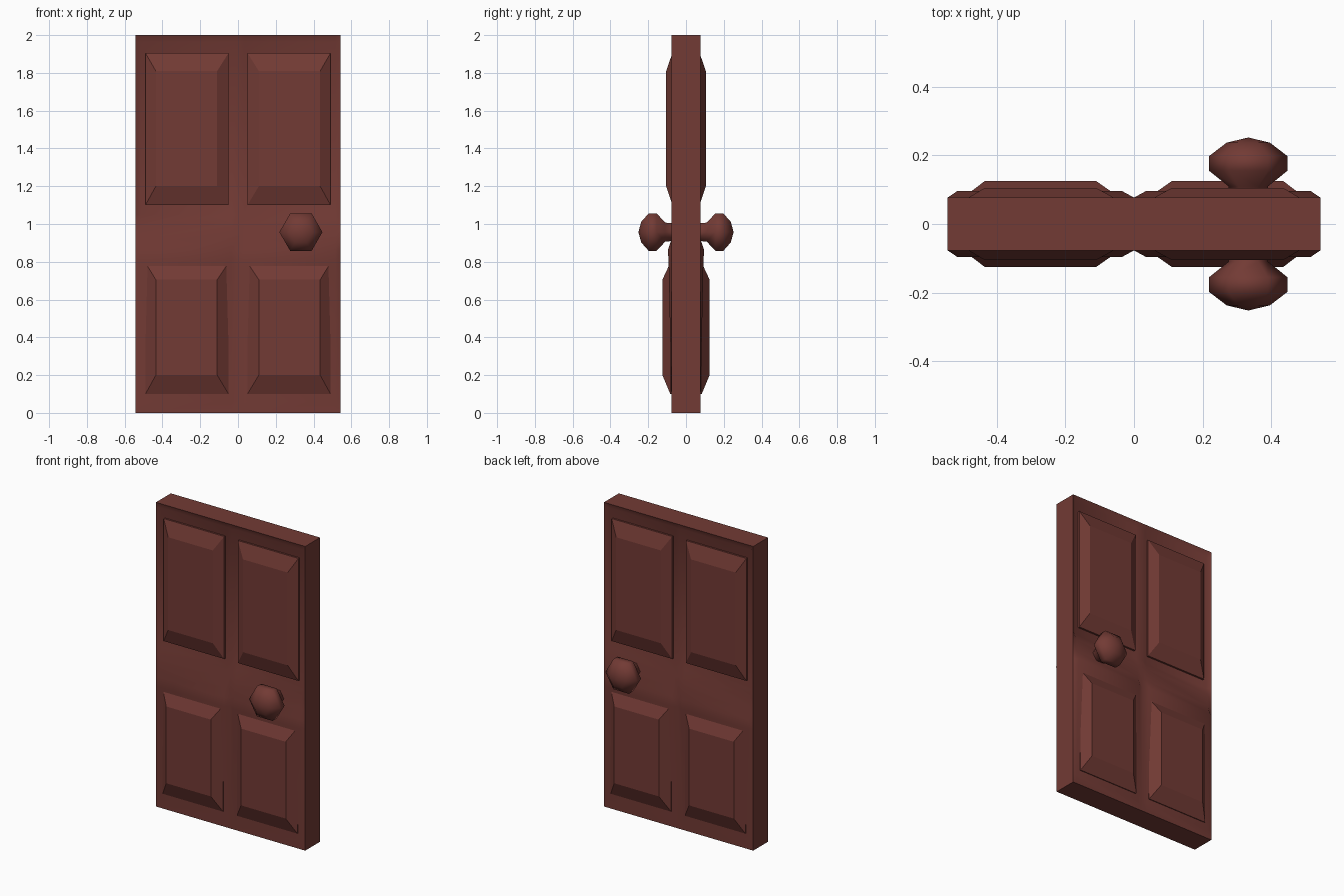
import bpy, bmesh, math

if "Cube" in bpy.data.objects:
    bpy.data.objects.remove(bpy.data.objects["Cube"])

mat = bpy.data.materials.new("red_wood")
mat.diffuse_color = (0.17, 0.043, 0.035, 1)
mat.use_nodes = True
mat.node_tree.nodes["Principled BSDF"].inputs["Base Color"].default_value = mat.diffuse_color


def finish(name, bm, angle=None):
    bmesh.ops.recalc_face_normals(bm, faces=bm.faces)
    me = bpy.data.meshes.new(name)
    bm.to_mesh(me)
    bm.free()
    ob = bpy.data.objects.new(name, me)
    bpy.context.collection.objects.link(ob)
    me.materials.append(mat)
    if angle:
        bpy.ops.object.select_all(action='DESELECT')
        ob.select_set(True)
        bpy.context.view_layer.objects.active = ob
        bpy.ops.object.shade_smooth_by_angle(angle=math.radians(angle))
    return ob


# Door slab: swollen lower half, sunken upper half; rows are (z, field, centre)
T = 0.077
rows = [(0, T, T), (0.06, T, T), (0.8, 0.092, T), (0.86, 0.096, T), (0.92, T, T),
        (1.0, T, T), (1.05, 0.06, 0.068), (1.965, 0.06, 0.068), (2, T, T)]
cols = [-0.543, -0.515, -0.035, 0, 0.035, 0.515, 0.543]
bm = bmesh.new()
sheets = {}
for s in (-1, 1):
    sheets[s] = [[bm.verts.new((x, s * (T if abs(x) > 0.54 else c if x == 0 else f), z))
                  for x in cols] for z, f, c in rows]
    g = sheets[s]
    for i in range(len(rows) - 1):
        for j in range(len(cols) - 1):
            bm.faces.new((g[i][j], g[i][j + 1], g[i + 1][j + 1], g[i + 1][j]))


def border(g):
    return (g[0] + [r[-1] for r in g[1:]] + g[-1][-2::-1]
            + [r[0] for r in g[-2:0:-1]])


a, b = border(sheets[-1]), border(sheets[1])
for k in range(len(a)):
    n = (k + 1) % len(a)
    bm.faces.new((a[k], a[n], b[n], b[k]))
finish("door_slab", bm, 40)


# Raised panels: truncated pyramids on both faces
def panel(name, side, face, z0, z1, z2, z3, base, top):
    bm = bmesh.new()
    loops = []
    for xa, xb, za, zb, y in ((0.05, 0.49, z0, z3, 0.03), (0.05, 0.49, z0, z3, base),
                              (0.11, 0.435, z1, z2, top)):
        loops.append([bm.verts.new((side * x, face * y, z))
                      for x, z in ((xa, za), (xb, za), (xb, zb), (xa, zb))])
    for lo, hi in zip(loops, loops[1:]):
        for k in range(4):
            n = (k + 1) % 4
            bm.faces.new((lo[k], lo[n], hi[n], hi[k]))
    bm.faces.new(loops[0])
    bm.faces.new(loops[-1])
    finish(name, bm)


# Six-sided knob revolved about y: (distance from centre plane, radius)
def knob(name, face):
    prof = [(0.05, 0.052), (0.11, 0.058), (0.155, 0.114), (0.198, 0.114), (0.237, 0.063)]
    bm = bmesh.new()
    rings = [[bm.verts.new((0.333 + r * math.cos(k * math.pi / 3), face * y,
                            0.957 + r * math.sin(k * math.pi / 3))) for k in range(6)]
             for y, r in prof]
    for lo, hi in zip(rings, rings[1:]):
        for k in range(6):
            n = (k + 1) % 6
            bm.faces.new((lo[k], lo[n], hi[n], hi[k]))
    bm.faces.new(rings[0])
    tip = bm.verts.new((0.333, face * 0.252, 0.957))
    for k in range(6):
        bm.faces.new((rings[-1][k], rings[-1][(k + 1) % 6], tip))
    finish(name, bm, 65)


for face, fn in ((-1, "front"), (1, "back")):
    for side, sn in ((-1, "left"), (1, "right")):
        panel(f"upper_panel_{fn}_{sn}", side, face, 1.1, 1.2, 1.81, 1.905, 0.072, 0.105)
        panel(f"lower_panel_{fn}_{sn}", side, face, 0.1, 0.2, 0.705, 0.795, 0.083, 0.125)
    knob(f"knob_{fn}", face)
